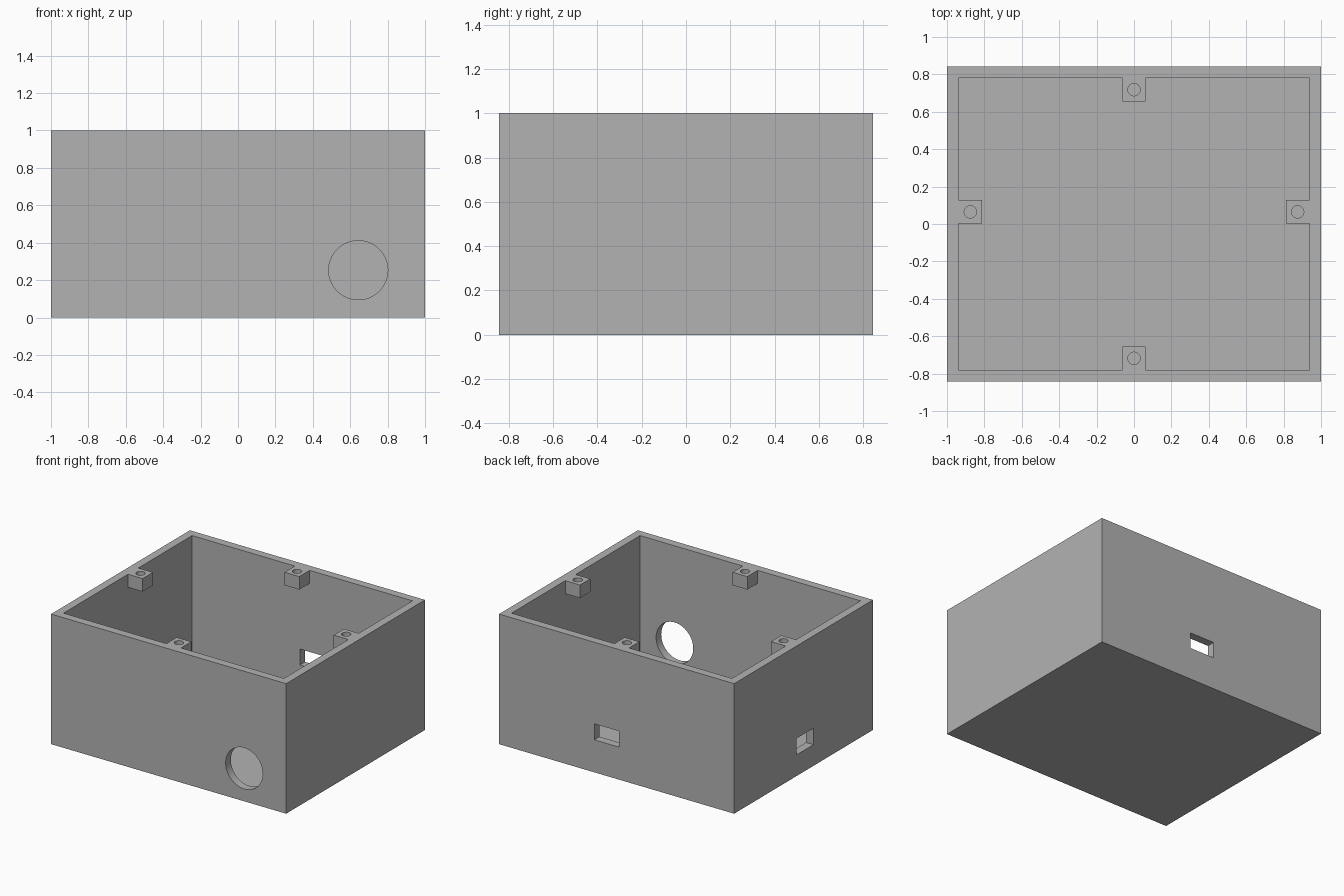
import bpy
import bmesh
from math import radians
from mathutils import Matrix, Vector

cube = bpy.data.objects.get("Cube")
if cube:
    bpy.data.objects.remove(cube, do_unlink=True)

# Main dimensions
HALF_X, HALF_Y, HEIGHT, WALL = 1.0, 0.843, 1.0, 0.0625
IN_X, IN_Y = HALF_X - WALL, HALF_Y - WALL
BOSS, BOSS_BOTTOM, SCREW_R = 0.125, 0.9, 0.033
SIDE_Y = 0.065

grey = bpy.data.materials.new("plain grey")
grey.use_nodes = True
colour = (0.45, 0.45, 0.45, 1)
grey.diffuse_color = colour
grey.node_tree.nodes["Principled BSDF"].inputs["Base Color"].default_value = colour


def add_object(name, bm):
    mesh = bpy.data.meshes.new(name)
    bm.to_mesh(mesh)
    bm.free()
    mesh.materials.append(grey)
    obj = bpy.data.objects.new(name, mesh)
    bpy.context.collection.objects.link(obj)
    return obj


def box(name, low, high):
    low, high = Vector(low), Vector(high)
    bm = bmesh.new()
    matrix = Matrix.Translation((low + high) / 2) @ Matrix.Diagonal((high - low).to_4d())
    bmesh.ops.create_cube(bm, size=1, matrix=matrix)
    return add_object(name, bm)


def cylinder(name, centre, radius, depth, tilt=0, sides=32):
    bm = bmesh.new()
    matrix = Matrix.Translation(centre) @ Matrix.Rotation(radians(tilt), 4, "X")
    bmesh.ops.create_cone(bm, cap_ends=True, segments=sides, radius1=radius,
                          radius2=radius, depth=depth, matrix=matrix)
    return add_object(name, bm)


def cut(target, cutter):
    """Subtract the cutter from the target, then discard the cutter."""
    cutter.hide_render = True
    mod = target.modifiers.new("cut", "BOOLEAN")
    mod.operation, mod.solver, mod.object = "DIFFERENCE", "EXACT", cutter
    bpy.context.view_layer.objects.active = target
    bpy.ops.object.modifier_apply(modifier=mod.name)
    bpy.data.objects.remove(cutter, do_unlink=True)


# Cavity cutter, notched where the screw bosses remain
half = BOSS / 2
boss_centres = [(0, IN_Y - half), (0, half - IN_Y),
                (IN_X - half, SIDE_Y), (half - IN_X, SIDE_Y)]
cavity = box("cavity", (-IN_X, -IN_Y, WALL), (IN_X, IN_Y, HEIGHT + 0.2))
for x, y in boss_centres:
    # Stretch each notch outward so it clears the cavity side
    out = Vector((x, y if x == 0 else 0, 0)).normalized() * 0.03
    reach = Vector((abs(out.x), abs(out.y), 0))
    middle = Vector((x, y, 0)) + out
    size = Vector((half, half, 0)) + reach
    low, high = middle - size, middle + size
    low.z, high.z = BOSS_BOTTOM, HEIGHT + 0.3
    cut(cavity, box("boss notch", low, high))

# Open box with wall bosses
enclosure = box("enclosure", (-HALF_X, -HALF_Y, 0), (HALF_X, HALF_Y, HEIGHT))
cut(enclosure, cavity)

# Screw holes
for x, y in boss_centres:
    cut(enclosure, cylinder("screw hole", (x, y, HEIGHT), SCREW_R, 0.3))

# Round front opening, back slot and right side slot
cut(enclosure, cylinder("front opening", (0.643, -HALF_Y, 0.253), 0.158, 0.3, 90, 64))
cut(enclosure, box("back slot", (-0.02, HALF_Y - 0.15, 0.25), (0.19, HALF_Y + 0.15, 0.373)))
cut(enclosure, box("side slot", (-HALF_X - 0.15, -0.12, 0.163), (-HALF_X + 0.15, 0.088, 0.289)))

# Smooth the round walls while keeping box edges sharp
bpy.ops.object.select_all(action="DESELECT")
enclosure.select_set(True)
bpy.context.view_layer.objects.active = enclosure
bpy.ops.object.shade_smooth_by_angle(angle=radians(30))
